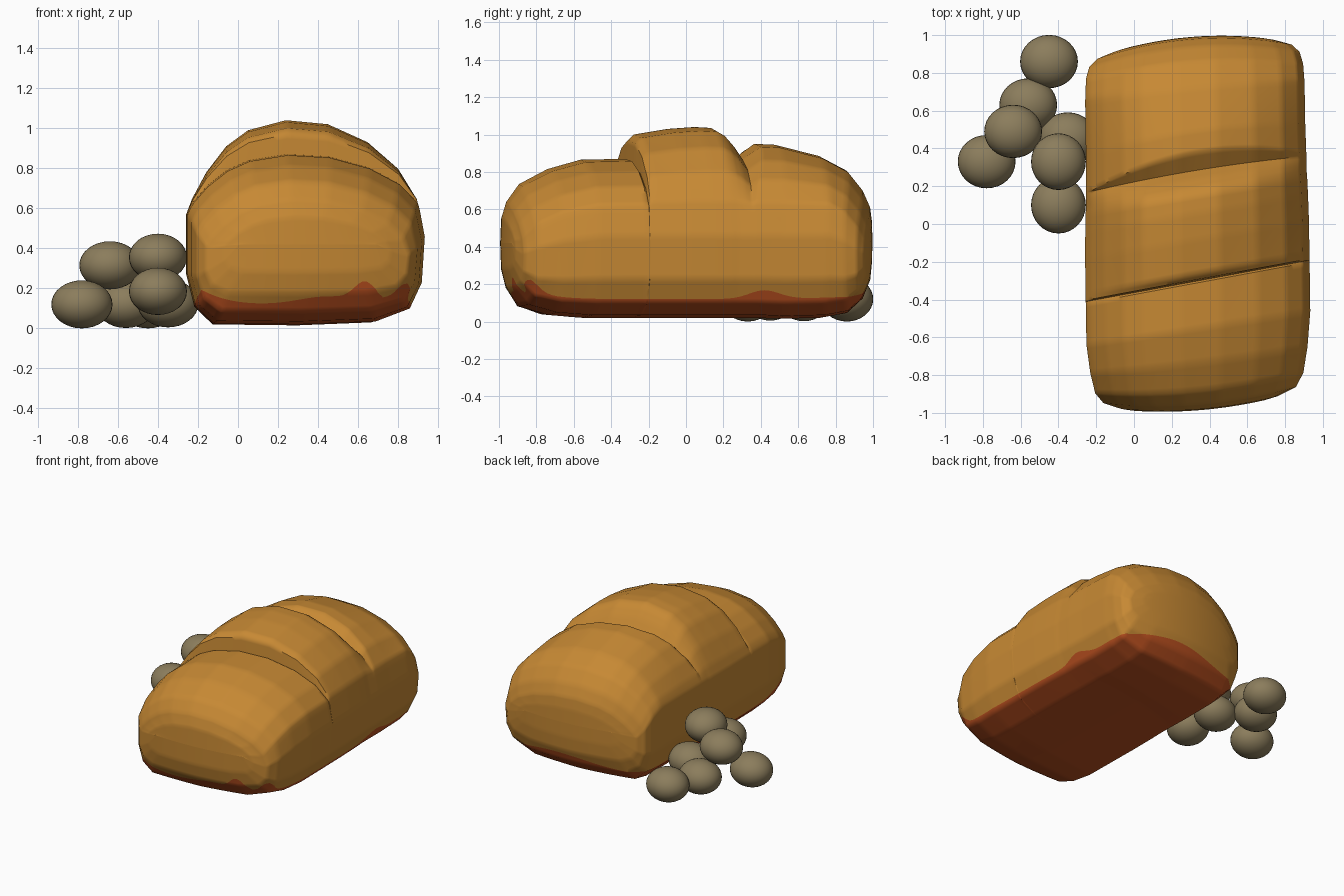
import bpy, bmesh, math

default_cube = bpy.data.objects.get("Cube")
if default_cube:
    bpy.data.objects.remove(default_cube, do_unlink=True)


def make_material(name, red, green, blue):
    colour = (red, green, blue, 1)
    mat = bpy.data.materials.new(name)
    mat.use_nodes = True
    mat.diffuse_color = colour
    mat.node_tree.nodes["Principled BSDF"].inputs["Base Color"].default_value = colour
    return mat


crust = make_material("golden crust", .57, .25, .034)
base_crust = make_material("dark red base", .49, .08, .014)
olive_skin = make_material("olive skin", .26, .205, .108)


def resample(points, step):
    """Linear subdivision of a list of tuples to an even spacing."""
    result = []
    for a, b in zip(points, points[1:]):
        count = max(1, math.ceil(max(abs(q - p) for p, q in zip(a, b)) / step))
        for i in range(count):
            result.append(tuple(p + (q - p) * i / count for p, q in zip(a, b)))
    return result + [points[-1]]


def smooth_object(name, bm, materials, angle):
    mesh = bpy.data.meshes.new(name)
    bm.to_mesh(mesh)
    bm.free()
    obj = bpy.data.objects.new(name, mesh)
    bpy.context.collection.objects.link(obj)
    for mat in materials:
        mesh.materials.append(mat)
    bpy.ops.object.select_all(action="DESELECT")
    obj.select_set(True)
    bpy.context.view_layer.objects.active = obj
    bpy.ops.object.shade_smooth_by_angle(angle=math.radians(angle))
    return obj


# Loaf cross-section at its fullest (x, z)
MID_X, LOW, SHOULDER, HIGH, LOBE = .34, .02, .6, 1.04, .87
profile = [(-.13, .025), (.3, .02), (.68, .035), (.85, .1), (.91, .23), (.925, .46),
           (.89, .65), (.8, .8), (.65, .93), (.45, 1.02), (.24, 1.04), (.05, .99),
           (-.06, .91), (-.16, .78), (-.23, .65), (-.26, .57), (-.26, .27),
           (-.22, .11), (-.13, .025)]
section = resample(profile, .025)[:-1]

# Stations along the loaf: y, width, top, bottom, slant, bulge
# (each end closes to a level line inside its flat face)
stations = [
    (-.92, .58, .42, .42, .085, -.065),
    (-.915, .7, .56, .28, .085, -.065),
    (-.895, .86, .64, .18, .085, -.06),
    (-.84, .93, .735, .08, .1, -.045),
    (-.72, .97, .815, .035, .12, -.01),
    (-.55, 1, .865, .02, .15, 0),
    (-.31, 1, .87, .02, .185, 0),
    (-.3, 1, .855, .02, .185, 0),       # front score
    (-.292, 1, .97, .02, .185, 0),
    (-.26, 1, 1, .02, .185, 0),
    (-.08, 1, 1.03, .02, .17, 0),
    (.06, .995, 1.04, .02, .165, 0),
    (.15, .99, 1.035, .02, .165, 0),
    (.19, .985, 1.01, .02, .165, 0),
    (.23, .985, .95, .02, .165, .01),
    (.265, .985, .88, .02, .165, .02),  # back score
    (.275, .985, .95, .02, .175, .11),
    (.45, .98, .945, .015, .14, .04),
    (.7, .98, .885, .02, .09, .02),
    (.81, .97, .81, .045, .07, .05),
    (.87, .94, .71, .12, .07, .07),
    (.9, .87, .62, .22, .07, .08),
    (.91, .7, .54, .32, .07, .08),
    (.912, .58, .43, .43, .07, .08),
]


def station_ring(bm, station):
    y, width, top, bottom, slant, bulge = station
    pivot = max(SHOULDER - max(0, LOBE - top) * .75, (top + bottom) / 2)
    ring = []
    for x, z in section:
        dx = (x - MID_X) * width
        if z > SHOULDER:
            height = pivot + (z - SHOULDER) * (top - pivot) / (HIGH - SHOULDER)
        else:
            height = bottom + (z - LOW) * (pivot - bottom) / (SHOULDER - LOW)
        lip = bulge * max(0, 1 - (dx / .56) ** 2)
        ring.append(bm.verts.new((MID_X + dx - .015 * y, y + slant * dx + lip, height)))
    return ring


def above_base(point):
    """Height above the edge of the dark base, which rises at the front corners."""
    x, y, z = point
    limit = .12 + .09 * min(1, abs(x - MID_X) / .55) ** 4 * min(1, max(0, -y) / .9) ** 6
    for bx, by, size, spread in [(.64, -.95, .1, .08), (.87, -.87, .08, .09),
                                 (.45, -.95, .04, .2), (.9, .42, .05, .12),
                                 (.4, .97, .06, .35)]:
        limit += size * math.exp(-((x - bx) ** 2 + (y - by) ** 2) / spread ** 2)
    return z - limit


# Loaf: loft the rings
bm = bmesh.new()
rings = [station_ring(bm, s) for s in resample(stations, .025)]
count = len(section)
for a, b in zip(rings, rings[1:]):
    for i in range(count):
        j = (i + 1) % count
        bm.faces.new((a[i], a[j], b[j], b[i]))
bmesh.ops.recalc_face_normals(bm, faces=bm.faces)

# Cut the surface along the edge of the base, then colour each side
border = []
for edge in list(bm.edges):
    start, end = edge.verts
    h0, h1 = above_base(start.co), above_base(end.co)
    if h0 * h1 < 0:
        border.append(bmesh.utils.edge_split(edge, start, h0 / (h0 - h1))[1])
bmesh.ops.connect_verts(bm, verts=border)
for face in bm.faces:
    face.material_index = int(above_base(face.calc_center_median()) < 0)
smooth_object("bread_loaf", bm, [crust, base_crust], 45)

# Olives piled beside the loaf: centre and half sizes
wide, deep = (.153, .141, .12), (.145, .15, .118)
olives = [((-.45, .86, .12), wide), ((-.56, .63, .122), wide), ((-.64, .49, .315), wide),
          ((-.78, .33, .12), wide), ((-.35, .45, .125), wide),
          ((-.4, .33, .355), deep), ((-.4, .1, .185), deep)]
for number, (place, size) in enumerate(olives, 1):
    bm = bmesh.new()
    bmesh.ops.create_uvsphere(bm, u_segments=32, v_segments=16, radius=1)
    bmesh.ops.scale(bm, vec=size, verts=bm.verts)
    olive = smooth_object(f"olive_{number}", bm, [olive_skin], 60)
    olive.location = place
